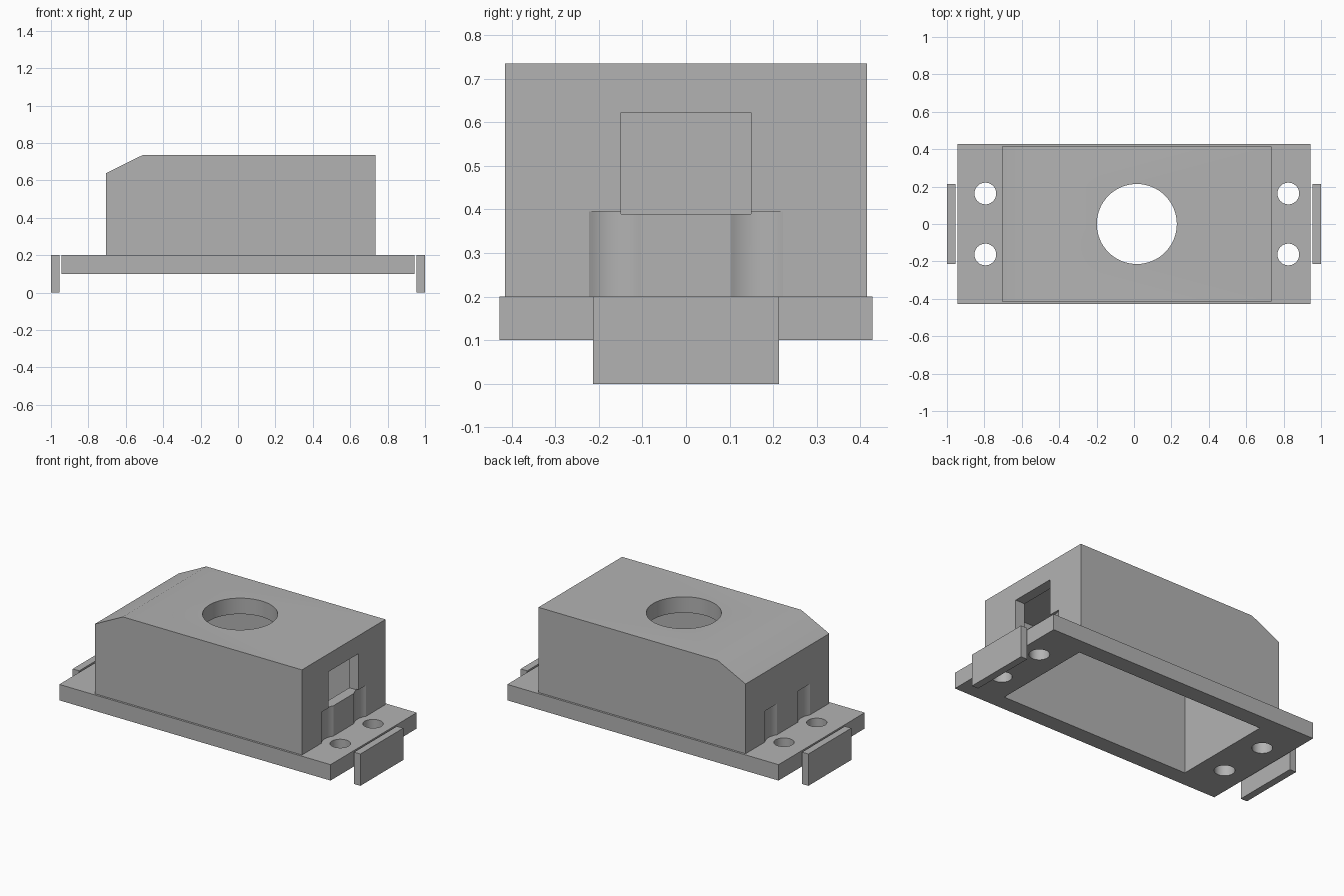
import bpy
import bmesh
import math

cube = bpy.data.objects.get("Cube")
if cube:
    bpy.data.objects.remove(cube, do_unlink=True)

grey = bpy.data.materials.new("plain grey")
grey.use_nodes = True
GREY = (0.45, 0.45, 0.45, 1)
grey.diffuse_color = GREY
grey.node_tree.nodes["Principled BSDF"].inputs["Base Color"].default_value = GREY


def finish(name, bm):
    bmesh.ops.recalc_face_normals(bm, faces=bm.faces)
    mesh = bpy.data.meshes.new(name)
    bm.to_mesh(mesh)
    bm.free()
    mesh.materials.append(grey)
    obj = bpy.data.objects.new(name, mesh)
    bpy.context.collection.objects.link(obj)
    return obj


def prism(name, profile, half_y):
    """Extrude an x-z outline across the depth."""
    bm = bmesh.new()
    face = bm.faces.new([bm.verts.new((x, -half_y, z)) for x, z in profile])
    made = bmesh.ops.extrude_face_region(bm, geom=[face])["geom"]
    verts = [v for v in made if isinstance(v, bmesh.types.BMVert)]
    bmesh.ops.translate(bm, verts=verts, vec=(0, 2 * half_y, 0))
    return finish(name, bm)


def box(name, x0, x1, half_y, z0, z1):
    return prism(name, [(x0, z0), (x1, z0), (x1, z1), (x0, z1)], half_y)


def cylinder(name, x, y, radius, z0, z1):
    bm = bmesh.new()
    bmesh.ops.create_cone(bm, cap_ends=True, segments=64, radius1=radius,
                          radius2=radius, depth=z1 - z0)
    bmesh.ops.translate(bm, verts=bm.verts, vec=(x, y, (z0 + z1) / 2))
    return finish(name, bm)


def cut(target, cutters):
    """Subtract every cutter, then discard the cutters."""
    bpy.context.view_layer.objects.active = target
    for cutter in cutters:
        cutter.hide_render = True
        mod = target.modifiers.new("cut", 'BOOLEAN')
        mod.operation = 'DIFFERENCE'
        mod.solver = 'EXACT'
        mod.object = cutter
        bpy.ops.object.modifier_apply(modifier=mod.name)
        bpy.data.objects.remove(cutter, do_unlink=True)


PLATE_TOP, PLATE_BOTTOM = 0.2, 0.1
screws = [(x, y) for x in (-0.795, 0.825) for y in (-0.163, 0.163)]


def cavity():
    return box("cavity_cutter", -0.642, 0.67, 0.325, 0, 0.635)


# Base plate with four screw holes and the open underside
base_plate = box("base_plate", -0.943, 0.943, 0.428, PLATE_BOTTOM, PLATE_TOP)
cut(base_plate, [cavity()] + [cylinder("screw_cutter", x, y, 0.058, 0, 0.3)
                              for x, y in screws])

# Hollow housing with one sloped top edge
housing = prism("housing", [(-0.705, PLATE_TOP), (0.735, PLATE_TOP), (0.735, 0.735),
                            (-0.51, 0.735), (-0.705, 0.638)], 0.415)
# Inner space, round top opening, side window and screw head clearances
cut(housing, [cavity(),
              cylinder("opening_cutter", 0.015, 0, 0.214, 0.5, 0.9),
              box("window_cutter", 0.5, 0.9, 0.149, 0.39, 0.622)]
    + [cylinder("clearance_cutter", x, y, 0.108, 0.1, 0.395) for x, y in screws])

# Separate end tabs
for side, name in ((-1, "right_end_tab"), (1, "left_end_tab")):
    x0, x1 = sorted((side * 0.955, side))
    box(name, x0, x1, 0.213, 0, PLATE_TOP)

# Smooth bores with crisp edges
for obj in (base_plate, housing):
    bpy.ops.object.select_all(action='DESELECT')
    obj.select_set(True)
    bpy.context.view_layer.objects.active = obj
    bpy.ops.object.shade_smooth_by_angle(angle=math.radians(30))
